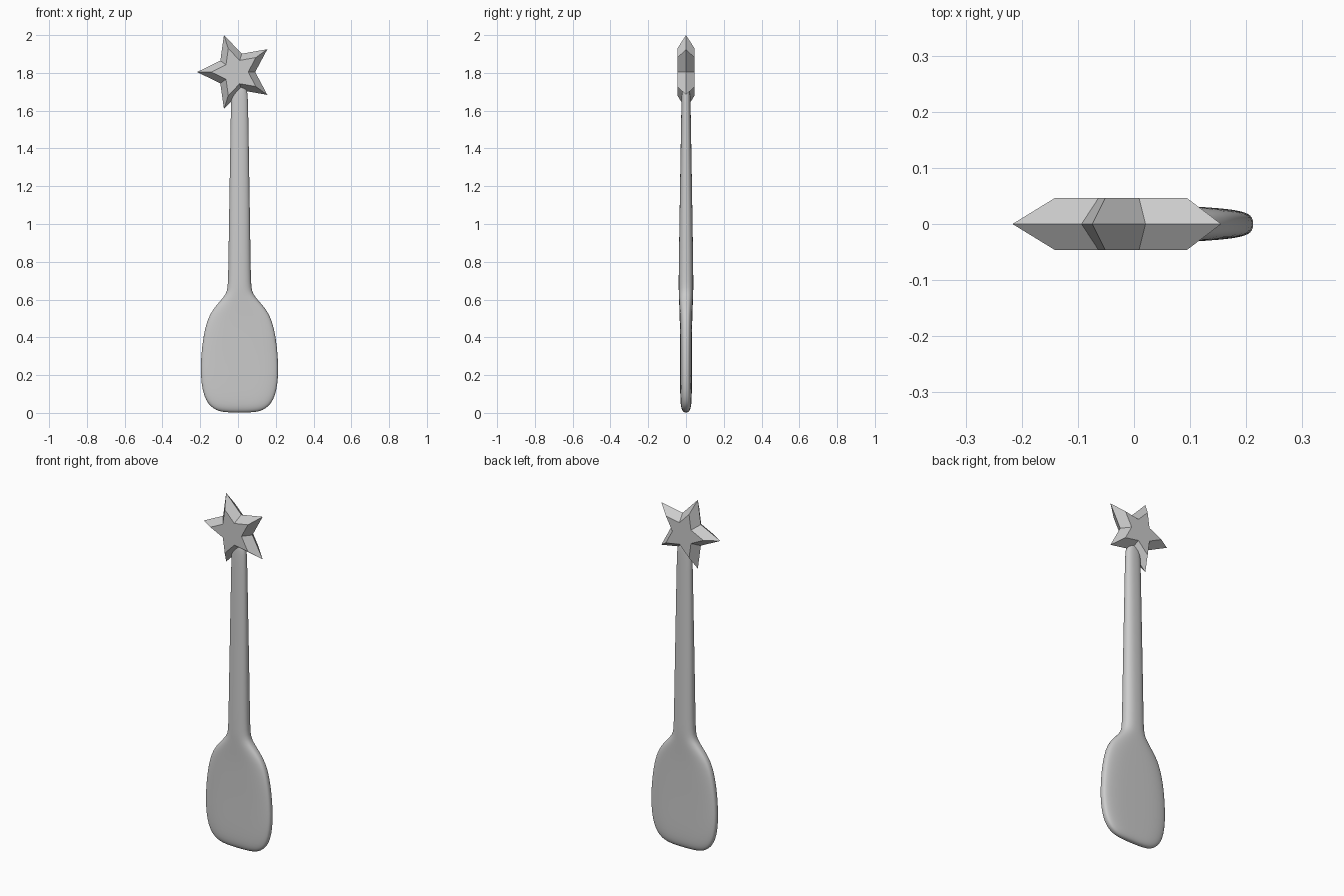
import bpy, bmesh
from math import sin, cos, pi, copysign

if "Cube" in bpy.data.objects:
    bpy.data.objects.remove(bpy.data.objects["Cube"])


def make_object(name, bm):
    bmesh.ops.recalc_face_normals(bm, faces=bm.faces)
    mesh = bpy.data.meshes.new(name)
    bm.to_mesh(mesh)
    bm.free()
    obj = bpy.data.objects.new(name, mesh)
    bpy.context.collection.objects.link(obj)
    return obj


def loft(name, rings):
    """Bridge closed rings of points and cap both ends."""
    bm = bmesh.new()
    loops = [[bm.verts.new(p) for p in ring] for ring in rings]
    n = len(loops[0])
    for a, b in zip(loops, loops[1:]):
        for i in range(n):
            j = (i + 1) % n
            bm.faces.new((a[i], a[j], b[j], b[i]))
    bm.faces.new(loops[0][::-1])
    bm.faces.new(loops[-1])
    return make_object(name, bm)


def oval_ring(z, half_x, half_y, power, cx=0.008, n=32):
    def axis(t, r):
        return copysign(abs(t) ** (2 / power), t) * r
    return [(cx + axis(cos(2 * pi * i / n), half_x),
             axis(sin(2 * pi * i / n), half_y), z) for i in range(n)]


def star_ring(y, scale):
    pts = []
    for i in range(10):
        r = (0.2056 if i % 2 == 0 else 0.102) * scale
        a = pi + i * pi / 5
        pts.append((-0.011 + r * cos(a), y, 1.8045 + r * sin(a)))
    return pts


# Blade and tapering handle: height, half width, half depth, squareness
sections = [
    (0.002, 0.055, 0.006, 2.2), (0.006, 0.095, 0.014, 2.6),
    (0.015, 0.124, 0.021, 3.0), (0.033, 0.152, 0.027, 3.3),
    (0.065, 0.178, 0.030, 3.5), (0.12, 0.197, 0.031, 3.5),
    (0.20, 0.207, 0.031, 3.5), (0.30, 0.204, 0.031, 3.5),
    (0.40, 0.193, 0.032, 3.5), (0.49, 0.173, 0.033, 3.3),
    (0.55, 0.141, 0.035, 3.0), (0.60, 0.095, 0.037, 2.7),
    (0.63, 0.072, 0.038, 2.5), (0.66, 0.063, 0.039, 2.4),
    (0.72, 0.060, 0.039, 2.4), (1.00, 0.056, 0.035, 2.4),
    (1.30, 0.051, 0.030, 2.4), (1.60, 0.046, 0.025, 2.4),
    (1.69, 0.044, 0.023, 2.4), (1.72, 0.036, 0.021, 2.4),
    (1.74, 0.020, 0.016, 2.4),
]
paddle = loft("blade_and_handle", [oval_ring(*s) for s in sections])
subsurf = paddle.modifiers.new("smooth", 'SUBSURF')
subsurf.levels = subsurf.render_levels = 1
for poly in paddle.data.polygons:
    poly.use_smooth = True

# Faceted five-pointed star with bevelled front and back
loft("star", [star_ring(-0.046, 0.635), star_ring(0, 1), star_ring(0.046, 0.635)])
